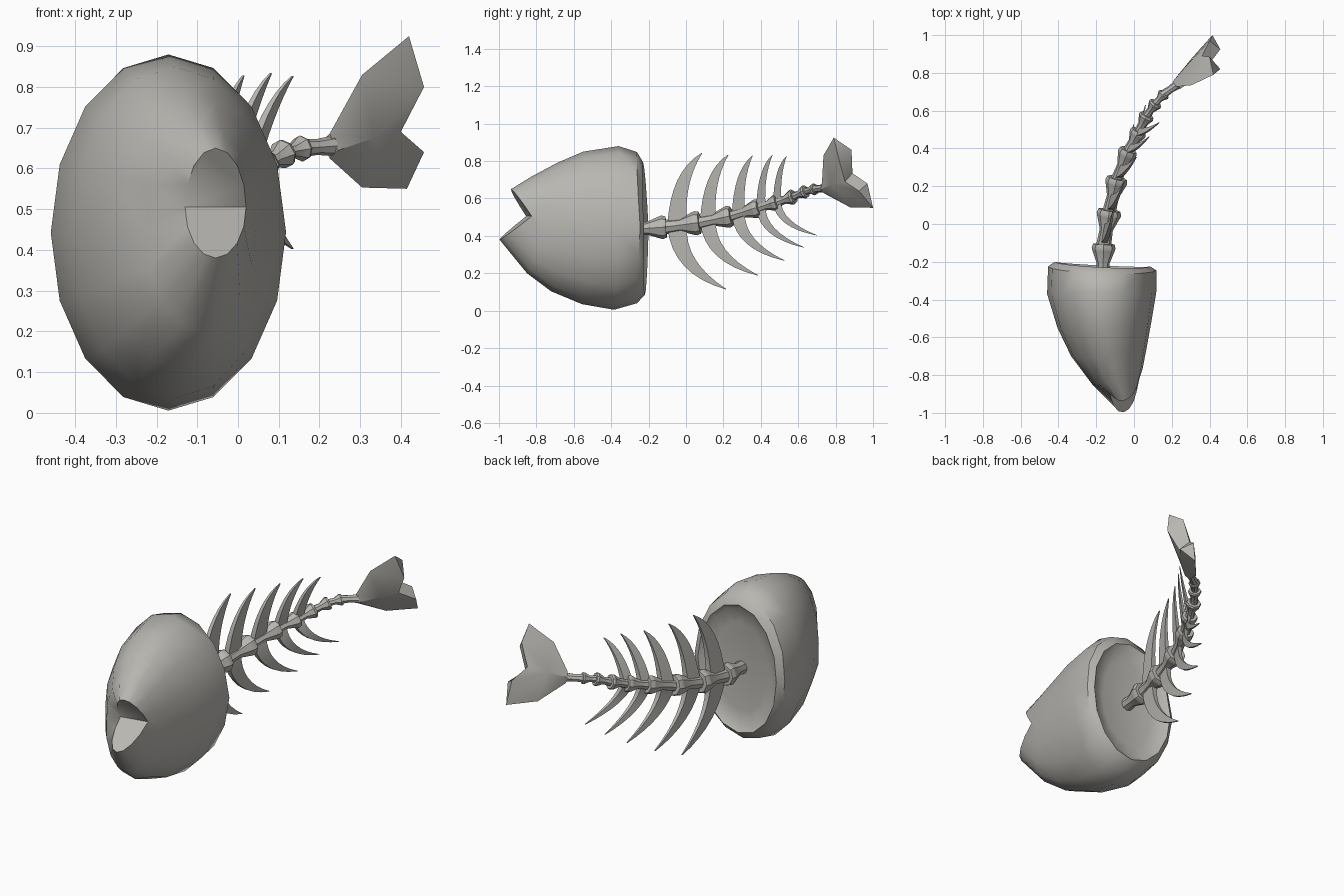
import bpy, bmesh, math
from mathutils import Vector

if "Cube" in bpy.data.objects:
    bpy.data.objects.remove(bpy.data.objects["Cube"])

bone = bpy.data.materials.new("bone_grey")
bone.diffuse_color = (0.48, 0.47, 0.44, 1)
bone.use_nodes = True
bone.node_tree.nodes["Principled BSDF"].inputs["Base Color"].default_value = bone.diffuse_color


def make(name, verts, faces, angle=40):
    """Create a mesh object with clean normals and angle-based smoothing."""
    bm = bmesh.new()
    vs = [bm.verts.new(v) for v in verts]
    for f in faces:
        bm.faces.new([vs[i] for i in f])
    bmesh.ops.recalc_face_normals(bm, faces=bm.faces)
    me = bpy.data.meshes.new(name)
    bm.to_mesh(me)
    bm.free()
    me.materials.append(bone)
    ob = bpy.data.objects.new(name, me)
    bpy.context.collection.objects.link(ob)
    bpy.ops.object.select_all(action='DESELECT')
    ob.select_set(True)
    bpy.context.view_layer.objects.active = ob
    bpy.ops.object.shade_smooth_by_angle(angle=math.radians(angle))
    return ob


def bridge(rings, n):
    """Side quads joining consecutive rings of n vertices."""
    return [(r * n + i, r * n + (i + 1) % n, (r + 1) * n + (i + 1) % n, (r + 1) * n + i)
            for r in range(rings - 1) for i in range(n)]


# Head: bent rings from hollow back to mouth
# (x left, y left, x right, y right, z top, y top, z bottom, y bottom)
N = 16
head_rings = [
    (-0.33, -.250, 0.00, -.260, .69, -.255, .19, -.255),
    (-0.39, -.225, 0.06, -.250, .77, -.245, .11, -.240),
    (-0.42, -.200, 0.085, -.225, .795, -.230, .085, -.220),
    (-0.455, -.225, 0.118, -.245, .848, -.262, .04, -.262),
    (-0.46, -.370, 0.118, -.360, .88, -.360, .005, -.385),
    (-0.405, -.55, 0.095, -.500, .85, -.55, .035, -.556),
    (-0.333, -.70, 0.07, -.640, .79, -.69, .104, -.722),
    (-0.227, -.84, 0.045, -.77, .715, -.83, .20, -.85),
    (-0.13, -.855, 0.02, -.825, .65, -.935, .38, -.997),
]
verts = []
for r, (xl, yl, xr, yr, zt, yt, zb, yb) in enumerate(head_rings):
    zm = 0.505 if r == 8 else (zt + zb) / 2
    for i in range(N):
        a = 2 * math.pi * i / N
        c, s = math.cos(a), math.sin(a)
        t = (c + 1) / 2
        ym = (yl + yr) / 2
        x = xl + (xr - xl) * t
        y = yl + (yr - yl) * t + abs(s) * ((yt if s > 0 else yb) - ym)
        z = zm + (s * (zt - zm) if s > 0 else s * (zm - zb))
        verts.append((x, y, z))
b = 8 * N
faces = bridge(9, N) + [tuple(range(N)),
                        tuple(b + i for i in range(N // 2 + 1)),
                        (b,) + tuple(b + i for i in range(N // 2, N))]
make("head", verts, faces, 45)

# Spine: flared vertebrae along a curved path (x, y, z, flare radius)
path = [(-.167, -.29, .435, .06), (-.16, -.11, .447, .062), (-.13, .07, .47, .064),
        (-.09, .24, .505, .058), (-.03, .39, .55, .05), (.025, .49, .58, .045),
        (.068, .575, .61, .041), (.115, .64, .638, .036), (.16, .69, .65, .032),
        (.225, .735, .655, .026)]
S = 8
for k in range(len(path) - 1):
    p, q = Vector(path[k][:3]), Vector(path[k + 1][:3])
    rad = path[k + 1][3]
    d = (q - p).normalized()
    side = d.cross(Vector((0, 0, 1))).normalized()
    up = side.cross(d)
    prof = [(-.04, .62), (.45, .55), (.82, .95), (.9, 1.02), (1.02, .92)]
    if k == len(path) - 2:
        prof = [(-.04, .9), (.5, .75), (1.1, .95)]
    verts = [p + (q - p) * t + (side * math.cos(2 * math.pi * i / S)
             + up * math.sin(2 * math.pi * i / S)) * rad * f
             for t, f in prof for i in range(S)]
    m = (len(prof) - 1) * S
    make(f"vertebra_{k + 1}", verts,
         bridge(len(prof), S) + [tuple(range(S)), tuple(range(m, m + S))], 35)


def spine_at(y):
    for p, q in zip(path, path[1:]):
        if y <= q[1]:
            break
    return Vector(p[:3]).lerp(Vector(q[:3]), (y - p[1]) / (q[1] - p[1]))


def bez(a, b, c, t):
    return a * (1 - t) ** 2 + b * 2 * t * (1 - t) + c * t * t


# Ribs: swept-back tapered blades; root y range, upper tip, lower tip
ribs = [((-.10, .005), (-.105, .09, .847), (-.125, .225, .11)),
        ((.075, .16), (-.05, .23, .838), (-.075, .395, .185)),
        ((.245, .315), (.015, .358, .832), (0, .535, .265)),
        ((.375, .425), (.083, .465, .837), (.063, .64, .335)),
        ((.465, .51), (.137, .54, .83), (.137, .71, .40))]
STEPS = 8
for k, (root, up_tip, low_tip) in enumerate(ribs):
    for label, tip in (("upper", up_tip), ("lower", low_tip)):
        T = Vector(tip)
        o, n = spine_at(root[0]), spine_at(root[1])
        w = root[1] - root[0]
        co = Vector((o.x * .6 + T.x * .4, o.y + .08 * (T.y - o.y), o.z + .76 * (T.z - o.z)))
        cn = Vector((n.x * .6 + T.x * .4, n.y + .02 * (T.y - n.y) - .2 * w,
                     n.z + .58 * (T.z - n.z)))
        verts = []
        for j in range(STEPS + 1):
            t = j / STEPS * .98
            h = Vector((.017 - .004 * k / 4, 0, 0)) * (1 - t * .85)
            a, c = bez(o, co, T, t), bez(n, cn, T, t)
            verts += [a - h, a + h, c + h, c - h]
        m = STEPS * 4
        make(f"{label}_rib_{k + 1}", verts,
             bridge(STEPS + 1, 4) + [(0, 1, 2, 3), (m, m + 1, m + 2, m + 3)], 40)

# Tail fin: forked wedge, sharp outer edges and a thick middle
base = Vector((.225, .735, .655))
nrm = Vector((.67, -.64, -.36))
E, F = Vector((.305, .735, .83)), Vector((.305, .877, .553))
A, C = Vector((.42, .79, .925)), Vector((.415, 1.0, .55))
mid = (E + F) / 2
v = dict(bt=base + Vector((0, -.008, .03)), bf=base + nrm * .03,
         bb=base - Vector((0, -.008, .03)), bk=base - nrm * .03,
         E=E, F=F, A=A, C=C, mf=mid + nrm * .045, mk=mid - nrm * .045,
         B=Vector((.457, .82, .80)), Bk=Vector((.40, .885, .86)),
         N=Vector((.40, .85, .69)), Nk=Vector((.36, .89, .735)),
         D=Vector((.457, .925, .64)), Dk=Vector((.40, .97, .68)))
ids = {key: i for i, key in enumerate(v)}
panels = ["bt bf bb bk", "A B Bk", "B N Nk Bk", "N D Dk Nk", "D C Dk"]
for sfx, bs, ms in (("", "bf", "mf"), ("k", "bk", "mk")):
    panels += [f"bt {bs} {ms} E", f"{bs} bb F {ms}", f"E {ms} B{sfx} A",
               f"{ms} N{sfx} B{sfx}", f"{ms} D{sfx} N{sfx}", f"{ms} F C D{sfx}"]
make("tail_fin", list(v.values()), [[ids[n] for n in p.split()] for p in panels], 40)
